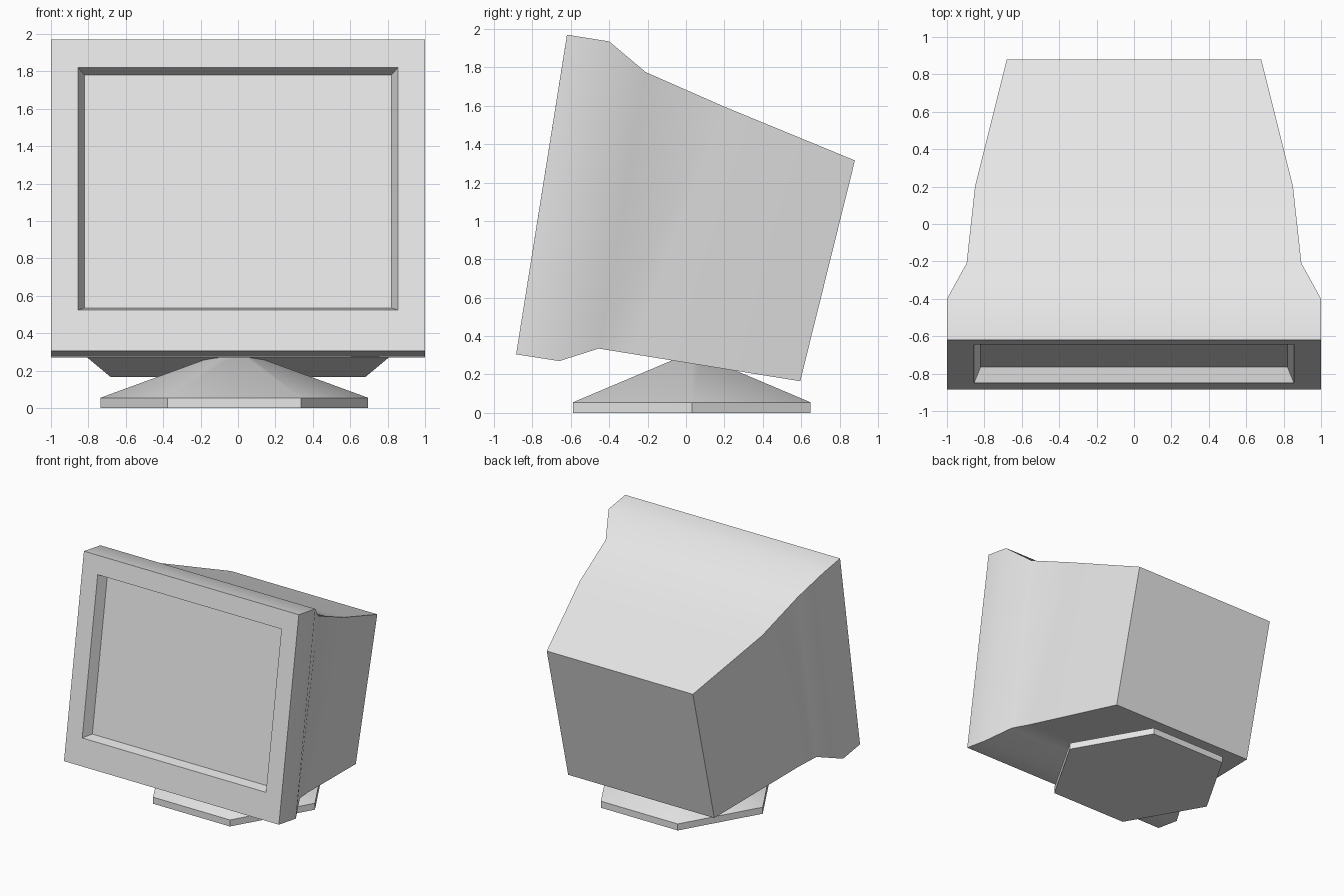
import bpy
import bmesh
import math

cube = bpy.data.objects.get("Cube")
if cube:
    bpy.data.objects.remove(cube, do_unlink=True)

# One light grey plastic for everything
grey = bpy.data.materials.new("light grey plastic")
grey.use_nodes = True
COLOUR = (0.8, 0.8, 0.8, 1.0)
grey.diffuse_color = COLOUR
grey.node_tree.nodes["Principled BSDF"].inputs["Base Color"].default_value = COLOUR


def loft(name, rings, smooth_angle):
    """Skin a list of equal-length rings and cap both ends."""
    bm = bmesh.new()
    loops = [[bm.verts.new(p) for p in ring] for ring in rings]
    n = len(rings[0])
    for a, b in zip(loops, loops[1:]):
        for i in range(n):
            j = (i + 1) % n
            bm.faces.new((a[i], a[j], b[j], b[i]))
    bm.faces.new(loops[0])
    bm.faces.new(loops[-1])
    bmesh.ops.recalc_face_normals(bm, faces=bm.faces)
    mesh = bpy.data.meshes.new(name)
    bm.to_mesh(mesh)
    bm.free()
    mesh.materials.append(grey)
    obj = bpy.data.objects.new(name, mesh)
    bpy.context.collection.objects.link(obj)
    bpy.ops.object.select_all(action='DESELECT')
    bpy.context.view_layer.objects.active = obj
    obj.select_set(True)
    bpy.ops.object.shade_smooth_by_angle(angle=math.radians(smooth_angle))
    return obj


def section(half_width, top, bottom):
    """Tilted rectangle across the casing; top and bottom are (y, z)."""
    return [(-half_width, *bottom), (half_width, *bottom),
            (half_width, *top), (-half_width, *top)]


def hexagon(radius, z, centre=(-0.02, 0.03)):
    return [(centre[0] + radius * math.cos(math.radians(60 * i)),
             centre[1] + radius * math.sin(math.radians(60 * i)), z)
            for i in range(6)]


# Casing: recessed screen, bezel opening, then front rim to back panel
loft("monitor_casing", [
    section(0.82, (-0.567, 1.78), (-0.765, 0.535)),
    section(0.855, (-0.644, 1.82), (-0.85, 0.525)),
    section(1.0, (-0.62, 1.97), (-0.885, 0.305)),
    section(1.0, (-0.40, 1.935), (-0.66, 0.27)),
    section(0.895, (-0.21, 1.775), (-0.455, 0.335)),
    section(0.85, (0.20, 1.595), (-0.28, 0.307)),
    section(0.68, (0.88, 1.315), (0.595, 0.165)),
], 45)

# Foot: hexagonal plate rising to a shallow cone under the casing
loft("stand_foot", [
    hexagon(0.715, 0.0),
    hexagon(0.715, 0.055),
    hexagon(0.06, 0.295),
], 40)
